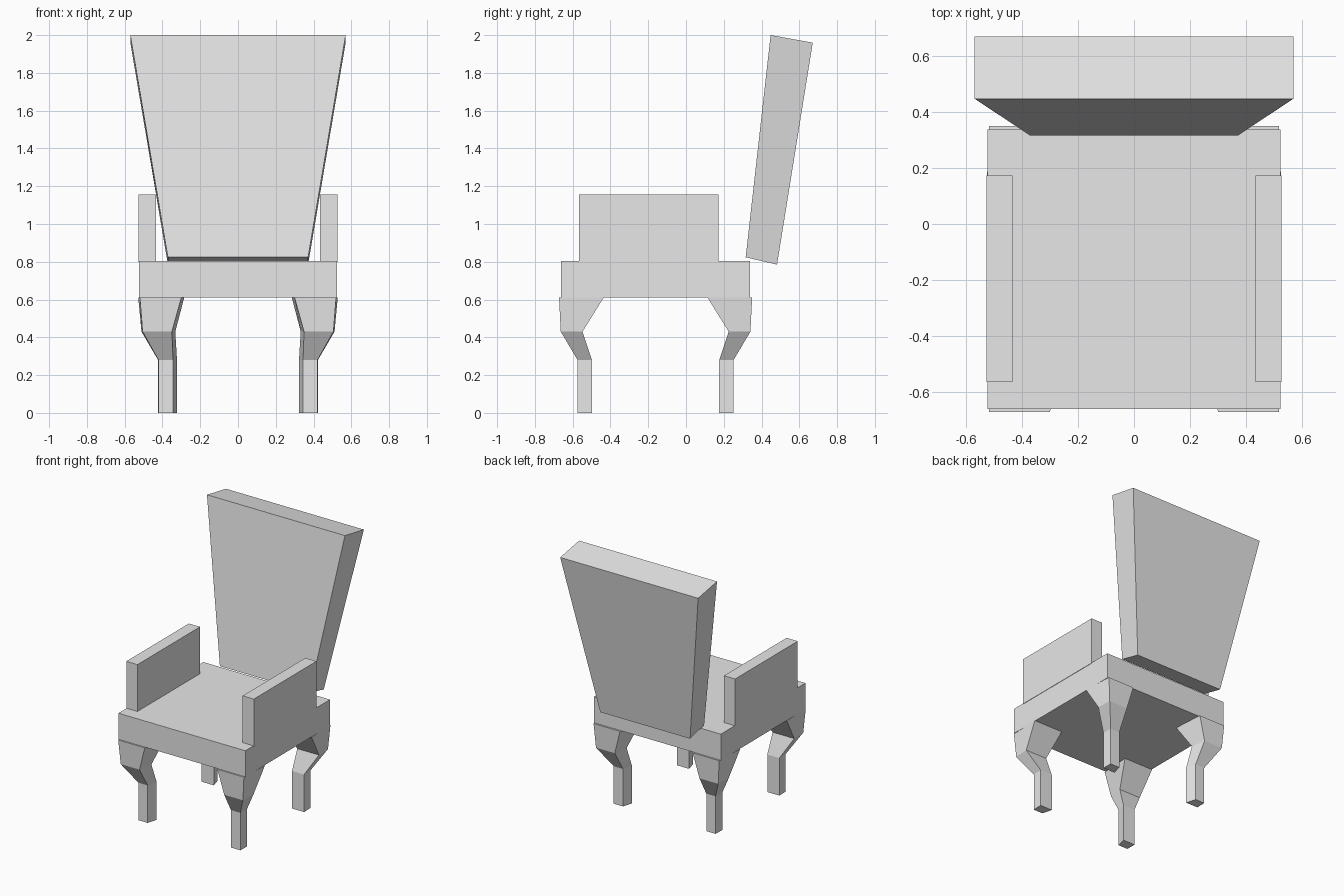
import bpy

if "Cube" in bpy.data.objects:
    bpy.data.objects.remove(bpy.data.objects["Cube"], do_unlink=True)

grey = bpy.data.materials.new("plain_grey")
grey.use_nodes = True
grey.diffuse_color = (0.8, 0.8, 0.8, 1)
grey.node_tree.nodes["Principled BSDF"].inputs["Base Color"].default_value = (0.8, 0.8, 0.8, 1)


def loft(name, rings):
    """Join four-cornered rings, bottom to top, into a closed solid."""
    verts = [p for ring in rings for p in ring]
    faces = [(3, 2, 1, 0), tuple(range(len(verts) - 4, len(verts)))]
    for r in range(0, len(verts) - 4, 4):
        for i in range(4):
            j = (i + 1) % 4
            faces.append((r + i, r + j, r + j + 4, r + i + 4))
    mesh = bpy.data.meshes.new(name)
    mesh.from_pydata(verts, [], faces)
    mesh.materials.append(grey)
    obj = bpy.data.objects.new(name, mesh)
    bpy.context.collection.objects.link(obj)
    return obj


def box(name, x0, x1, y0, y1, z0, z1):
    return loft(name, [[(x0, y0, z), (x1, y0, z), (x1, y1, z), (x0, y1, z)]
                       for z in (z0, z1)])


# Seat and arms
box("seat", -0.524, 0.524, -0.662, 0.338, 0.61, 0.805)
box("left_arm", 0.435, 0.527, -0.566, 0.173, 0.8, 1.155)
box("right_arm", -0.527, -0.435, -0.566, 0.173, 0.8, 1.155)


# Leaning back that widens upwards
def back_ring(w, front, rear):
    (fy, fz), (ry, rz) = front, rear
    return [(-w, fy, fz), (w, fy, fz), (w, ry, rz), (-w, ry, rz)]


loft("backrest", [back_ring(0.371, (0.316, 0.824), (0.482, 0.785)),
                  back_ring(0.57, (0.448, 2.0), (0.671, 1.96))])

# Bent legs: height, outer y, inner y, then x range at the outer and inner side
LEG = [(0.0, -0.574, -0.498, 0.344, 0.421, 0.323, 0.423),
       (0.28, -0.574, -0.498, 0.344, 0.421, 0.323, 0.423),
       (0.43, -0.663, -0.548, 0.35, 0.505, 0.332, 0.511),
       (0.61, -0.672, -0.436, 0.30, 0.519, 0.285, 0.528)]
MID_Y = -0.161

for side, sx in (("left", 1), ("right", -1)):
    for end, sy in (("front", 1), ("back", -1)):
        rings = []
        for z, ya, yb, a0, a1, b0, b1 in LEG:
            ring = [(sx * x, MID_Y + sy * (y - MID_Y), z)
                    for x, y in ((a0, ya), (a1, ya), (b1, yb), (b0, yb))]
            # Reverse mirrored rings so the faces still point outwards
            rings.append(ring if sx * sy > 0 else ring[::-1])
        loft(f"{end}_{side}_leg", rings)
